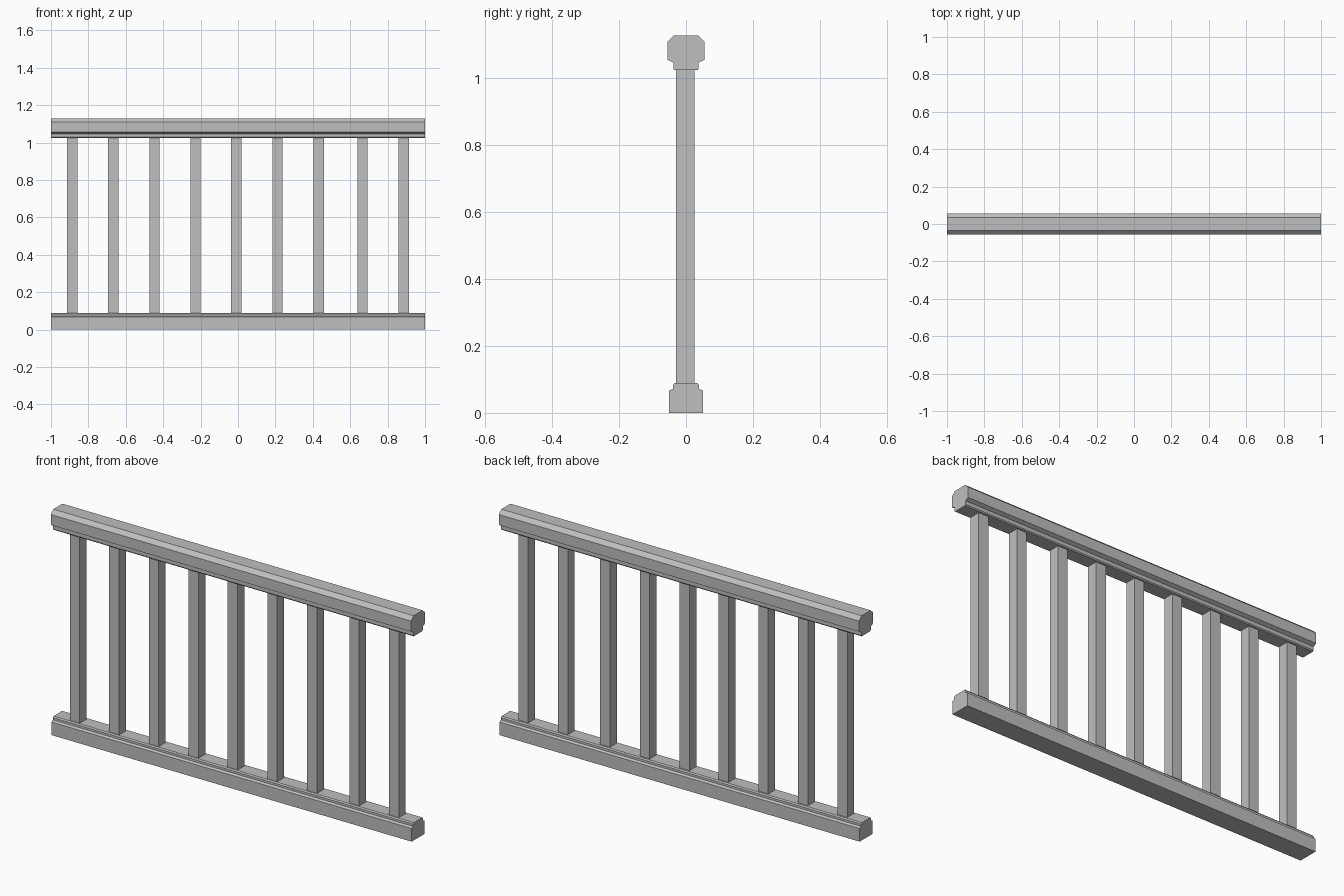
import bpy
import bmesh

if "Cube" in bpy.data.objects:
    bpy.data.objects.remove(bpy.data.objects["Cube"], do_unlink=True)

GREY = (0.52, 0.52, 0.52, 1.0)
paint = bpy.data.materials.new("grey_paint")
paint.use_nodes = True
paint.diffuse_color = GREY
paint.node_tree.nodes["Principled BSDF"].inputs["Base Color"].default_value = GREY


def finish(name, bm):
    """Turn a bmesh into a flat-shaded painted object."""
    bmesh.ops.recalc_face_normals(bm, faces=bm.faces)
    mesh = bpy.data.meshes.new(name)
    bm.to_mesh(mesh)
    bm.free()
    mesh.materials.append(paint)
    obj = bpy.data.objects.new(name, mesh)
    bpy.context.collection.objects.link(obj)
    return obj


def rail(name, half_profile, length=2.0):
    """Mirror a (y, z) half profile and extrude it along x."""
    outline = half_profile + [(-y, z) for y, z in reversed(half_profile)]
    bm = bmesh.new()
    end = bm.faces.new([bm.verts.new((-length / 2, y, z)) for y, z in outline])
    moved = bmesh.ops.extrude_face_region(bm, geom=[end], use_keep_orig=True)
    verts = [v for v in moved["geom"] if isinstance(v, bmesh.types.BMVert)]
    bmesh.ops.translate(bm, verts=verts, vec=(length, 0, 0))
    return finish(name, bm)


def baluster(name, x, width, bottom, top):
    """Square upright standing between the rails."""
    bm = bmesh.new()
    bmesh.ops.create_cube(bm, size=1)
    bmesh.ops.scale(bm, verts=bm.verts, vec=(width, width, top - bottom))
    bmesh.ops.translate(bm, verts=bm.verts, vec=(x, -0.002, (top + bottom) / 2))
    return finish(name, bm)


# Handrail with chamfered top and stepped underside
rail("top_rail", [(0.034, 1.024), (0.038, 1.029), (0.038, 1.047), (0.056, 1.056),
                  (0.056, 1.109), (0.036, 1.128)])

# Bottom rail with a raised ledge
rail("bottom_rail", [(0.051, 0.0), (0.051, 0.066), (0.039, 0.072),
                     (0.039, 0.083), (0.034, 0.089)])

# Balusters, slightly uneven in spacing
positions = [-0.886, -0.667, -0.447, -0.227, -0.009, 0.211, 0.431, 0.666, 0.886]
for i, x in enumerate(positions, 1):
    baluster(f"baluster_{i}", x, 0.055, 0.087, 1.026)
